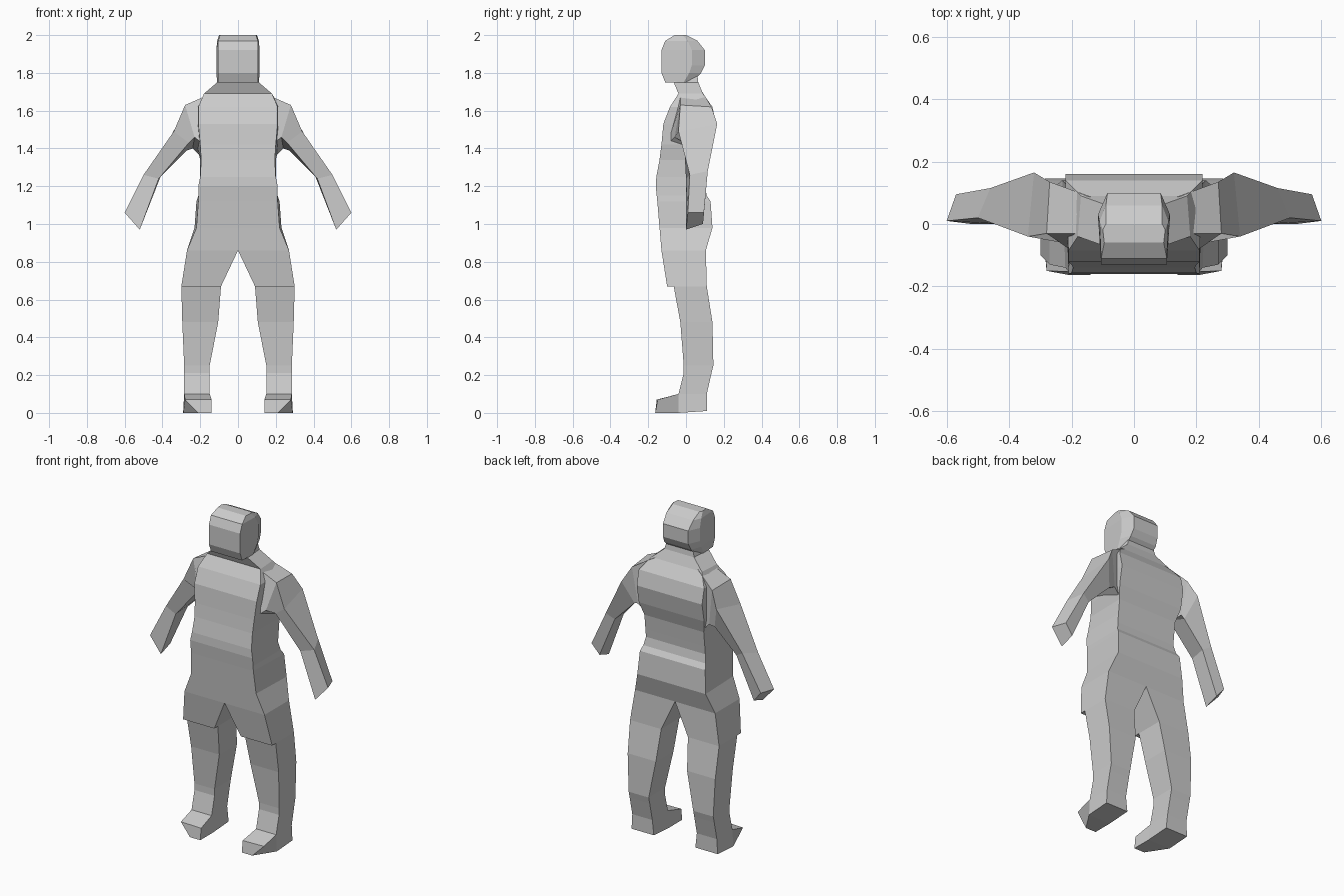
import bpy, bmesh

cube = bpy.data.objects.get("Cube")
if cube:
    bpy.data.objects.remove(cube, do_unlink=True)

grey = bpy.data.materials.new("plain grey")
grey.use_nodes = True
colour = (0.6, 0.6, 0.6, 1)
grey.diffuse_color = colour
grey.node_tree.nodes["Principled BSDF"].inputs["Base Color"].default_value = colour


def loft(name, rings, mirror=False):
    """Skin a row of equal rings with flat faces and close both ends."""
    bm = bmesh.new()
    loops = [[bm.verts.new(p) for p in ring] for ring in rings]
    n = len(loops[0])
    for a, b in zip(loops, loops[1:]):
        for i in range(n):
            j = (i + 1) % n
            bm.faces.new((a[i], a[j], b[j], b[i]))
    bm.faces.new(loops[0])
    bm.faces.new(loops[-1])
    bmesh.ops.recalc_face_normals(bm, faces=bm.faces)
    mesh = bpy.data.meshes.new(name)
    bm.to_mesh(mesh)
    bm.free()
    mesh.materials.append(grey)
    ob = bpy.data.objects.new(name, mesh)
    bpy.context.collection.objects.link(ob)
    if mirror:
        ob.modifiers.new("Mirror", "MIRROR")
    return ob


def slab(z, front_w, back_w, front, back):
    """Symmetric four-corner ring across the body."""
    return [(-front_w, front, z), (front_w, front, z), (back_w, back, z), (-back_w, back, z)]


def box_ring(z, inner, outer, front, back):
    """Four-corner ring of one limb."""
    return [(inner, front, z), (outer, front, z), (outer, back, z), (inner, back, z)]


def head_ring(z, front_w, mid_w, back_w, front, back):
    mid = front * 0.3 + back * 0.7
    return [(-front_w, front, z), (front_w, front, z), (mid_w, mid, z),
            (back_w, back, z), (-back_w, back, z), (-mid_w, mid, z)]


# Head with flat face and narrower back
loft("head", [head_ring(*r) for r in (
    (1.75, .105, .11, .09, -.11, .03),
    (1.80, .105, .115, .09, -.13, .08),
    (1.84, .105, .115, .085, -.13, .10),
    (1.92, .105, .115, .085, -.13, .10),
    (1.97, .105, .11, .09, -.11, .06),
    (2.0, .095, .10, .09, -.06, .0))])

# Neck, chest, waist and hips
loft("torso", [slab(*r) for r in (
    (1.79, .10, .09, -.06, .06),
    (1.75, .11, .10, -.065, .065),
    (1.69, .18, .17, -.04, .09),
    (1.62, .21, .22, -.085, .14),
    (1.53, .21, .22, -.12, .16),
    (1.42, .20, .22, -.13, .14),
    (1.34, .195, .20, -.14, .115),
    (1.25, .20, .20, -.157, .105),
    (1.20, .21, .20, -.16, .10),
    (1.15, .21, .21, -.155, .11),
    (1.12, .21, .22, -.152, .13),
    (.98, .22, .23, -.14, .14),
    (.86, .27, .27, -.13, .105))])

# Arms: corners run front top, back top, back bottom, front bottom
loft("arms", [
    [(.12, -.03, 1.70), (.12, .08, 1.71), (.18, .11, 1.34), (.18, -.10, 1.42)],
    [(.28, -.03, 1.63), (.27, .135, 1.62), (.24, .12, 1.40), (.23, -.06, 1.46)],
    [(.34, -.04, 1.49), (.32, .165, 1.53), (.27, .11, 1.39), (.26, -.01, 1.43)],
    [(.50, .02, 1.26), (.46, .115, 1.28), (.41, .10, 1.25), (.42, .0, 1.24)],
    [(.60, .01, 1.06), (.57, .095, 1.06), (.52, .09, 1.0), (.52, .0, .97)],
], mirror=True)

# Legs, with the loose garment hem stepping in at the knee
loft("legs", [box_ring(*r) for r in (
    (.86, .0, .27, -.13, .105),
    (.67, .09, .30, -.10, .11),
    (.67, .09, .30, -.065, .11),
    (.48, .105, .295, -.03, .14),
    (.25, .15, .285, -.012, .145),
    (.21, .15, .285, -.012, .135),
    (.10, .15, .285, -.04, .11))], mirror=True)

# Feet, cut away at the outer toe
loft("feet", [
    [(.14, .11, .01), (.29, .11, .01), (.285, .11, .10), (.15, .11, .10)],
    [(.14, -.04, 0), (.29, -.04, 0), (.285, -.04, .10), (.15, -.04, .10)],
    [(.14, -.163, 0), (.21, -.163, 0), (.28, -.15, .07), (.14, -.155, .07)],
], mirror=True)
